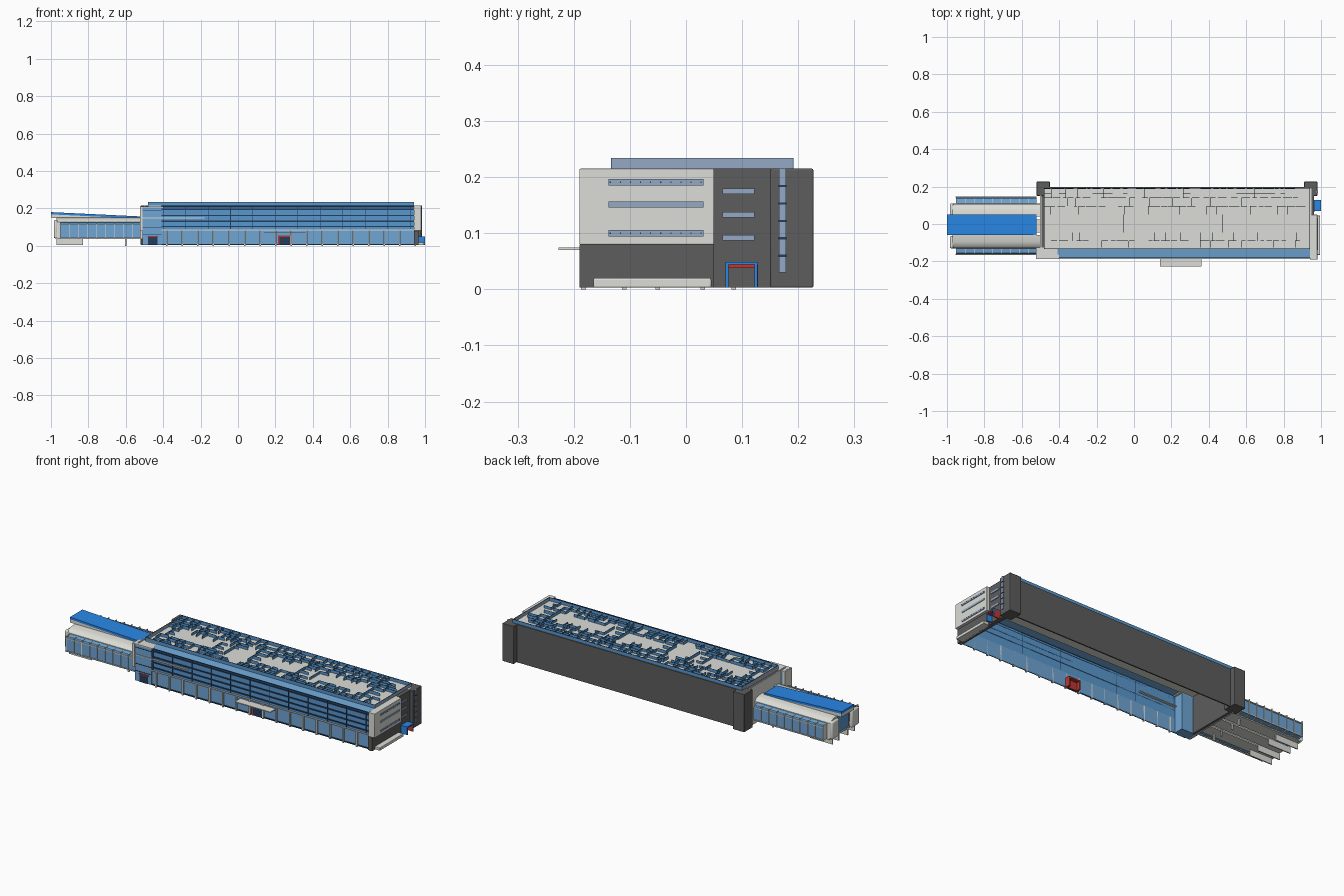
import bpy
import bmesh
import random

start_cube = bpy.data.objects.get("Cube")
if start_cube:
    bpy.data.objects.remove(start_cube, do_unlink=True)
random.seed(4)


def make_material(name, red, green, blue):
    material = bpy.data.materials.new(name)
    material.use_nodes = True
    colour = (red, green, blue, 1)
    material.diffuse_color = colour
    material.node_tree.nodes["Principled BSDF"].inputs["Base Color"].default_value = colour
    return material


light = make_material("light_grey_cladding", .72, .72, .68)
dark = make_material("dark_grey_cladding", .11, .11, .11)
glass = make_material("blue_glass", .16, .38, .66)
deep_glass = make_material("deep_blue_glass", .1, .31, .61)
bright = make_material("bright_blue_roofing", .025, .26, .86)
navy = make_material("navy_frames", .015, .045, .11)
pale = make_material("pale_blue_windows", .3, .4, .56)
red = make_material("red_doors", .5, .04, .03)


def finish(name, bm, materials):
    mesh = bpy.data.meshes.new(name)
    bm.to_mesh(mesh)
    bm.free()
    for material in materials:
        mesh.materials.append(material)
    part = bpy.data.objects.new(name, mesh)
    bpy.context.collection.objects.link(part)
    return part


def boxes(name, ranges, material, bevel=0, top_material=None):
    """Boxes given as (x range, y range, z range), joined in one part."""
    bm = bmesh.new()
    for box in ranges:
        cube = bmesh.ops.create_cube(bm, size=1)
        for vert in cube["verts"]:
            vert.co = [low if c < 0 else high for c, (low, high) in zip(vert.co, box)]
    bm.normal_update()
    if top_material:
        for face in bm.faces:
            face.material_index = int(face.normal.z > .5)
    part = finish(name, bm, [material, top_material] if top_material else [material])
    if bevel:
        modifier = part.modifiers.new("rounded_edges", "BEVEL")
        modifier.width = bevel
        modifier.segments = 3
        smooth(part)
    return part


def smooth(part):
    bpy.ops.object.select_all(action="DESELECT")
    part.select_set(True)
    bpy.context.view_layer.objects.active = part
    bpy.ops.object.shade_smooth_by_angle()


def sheet(name, profile, x_range, material, closed=False):
    """A (y, z) profile drawn out along x; closed profiles get end caps."""
    bm = bmesh.new()
    rails = [[bm.verts.new((x, y, z)) for y, z in profile] for x in x_range]
    count = len(profile)
    for i in range(count if closed else count - 1):
        j = (i + 1) % count
        bm.faces.new((rails[0][i], rails[0][j], rails[1][j], rails[1][i]))
    if closed:
        bm.faces.new(rails[0])
        bm.faces.new(rails[1])
        bmesh.ops.recalc_face_normals(bm, faces=bm.faces)
    return finish(name, bm, [material])


def steps(start, stop, spacing):
    return [start + i * spacing for i in range(int((stop - start) / spacing) + 1)]


def around(centre, width):
    return (centre - width / 2, centre + width / 2)


# Main block: open-bottomed shell with one long glazed front
hall = (-.48, .95)
bay = (-.41, .95)
front_y = -.178
roof_edge = -.132
roof_z = .215
boxes("back_wall", [(hall, (.19, .197), (.003, roof_z))], dark)
boxes("main_roof", [(hall, (roof_edge, .195), (roof_z - .006, roof_z))], light)
sheet("roof_edge_glass", [(roof_edge, roof_z), (front_y, .209)], bay, glass)
sheet("upper_facade_glass", [(front_y, .209), (front_y, .086)], bay, deep_glass)
sheet("lower_facade_glass", [(front_y, .086), (front_y, .004)], bay, glass)
boxes("facade_trim", [(bay, (-.186, front_y), (.083, .088))], light)
boxes("facade_fins", [(around(x, .008), (-.187, front_y), (0, .085))
                      for x in steps(-.38, .95, .083)], light)
boxes("facade_sill", [(bay, (-.182, front_y), (.004, .01))], navy)

# Facade floor bands, sparse mullions and a light rail through the glass
frame_y = (front_y - .004, front_y)
boxes("facade_floor_bands", [(bay, frame_y, around(z, .007))
                             for z in (.103, .132, .162, .195, .207)], navy)
boxes("facade_mullions", [(around(x, .003), frame_y, (.09, .208))
                          for x in steps(-.4, .94, .12)], navy)
boxes("facade_light_rail", [((-.51, -.18), (-.186, -.165), (.147, .152))], light)

# Rooftop glazed parapet and thin room partitions
parapet_z = (roof_z, .234)
roof_x = (-.48, .94)
thin = .001
boxes("roof_side_parapets", [(roof_x, around(y, .003), parapet_z)
                             for y in (roof_edge, .19)], deep_glass, 0, navy)
boxes("roof_end_parapets", [(around(x, .003), (roof_edge, .19), parapet_z)
                            for x in roof_x], pale, 0, navy)
partitions = []
room_lines = (-.125, -.09, -.045, .05, .095, .14, .188)
for row, (near, far) in enumerate(zip(room_lines, room_lines[1:])):
    x = roof_x[0]
    while x < roof_x[1] - .05:
        length = random.uniform(.025, .07)
        if random.random() > (.75 if row == 2 else .12):
            height = (roof_z, random.uniform(.229, .233))
            partitions.append((around(x, thin), (near, far), height))
            partitions.append(((x, x + length * random.uniform(.6, 1)), around(far, thin), height))
            if random.random() < .4:
                middle_y = (near + far) / 2
                partitions.append(((x, x + length), around(middle_y, thin), height))
        x += length
boxes("roof_partitions", partitions, deep_glass, 0, navy)

# Corner towers at the back
for side, tower_x in (("left", (.91, .98)), ("right", (-.52, -.45))):
    boxes(side + "_back_tower", [(tower_x, (.15, .227), (.003, roof_z))], dark, .003)

# Left end: light panel over a recessed dark base, with window strips
boxes("left_end_panel", [((.94, .98), (-.19, .05), (.08, roof_z))], light, .002)
boxes("left_end_base", [((.94, .965), (-.19, .05), (.003, .08))], dark)
boxes("left_end_link_wall", [((.94, .962), (.05, .152), (.003, roof_z))], dark)
boxes("left_end_plinth", [((.95, .995), (-.165, .045), (.003, .02))], light, .003)
boxes("left_panel_windows", [((.975, .983), (-.138, .031), around(z, .011))
                             for z in (.1, .151, .191)], pale)
boxes("left_link_windows", [((.96, .966), (.065, .122), around(z, .01))
                            for z in (.092, .133, .175)], pale)
boxes("window_dots", [((.98, .985), around(y, .002), around(z, .003))
                      for z in (.1, .191) for y in steps(-.135, .03, .018)], navy)
boxes("stair_window", [((.975, .984), (.166, .178), (.03, roof_z))], pale)
boxes("stair_window_bars", [((.978, .985), (.165, .179), around(z, .004))
                            for z in steps(.06, .21, .031)], navy)

# Left end porch: blue hood and front frame, red lintel and back cheek
boxes("porch_hood", [((.96, 1), (.07, .128), (.044, .049)),
                     ((.96, 1), around(.073, .005), (.003, .045)),
                     ((.996, 1), around(.125, .005), (.003, .045))], bright)
boxes("porch_red_cheek", [((.96, .996), around(.125, .006), (.003, .044)),
                          ((.96, .997), (.075, .123), (.038, .044))], red)
boxes("porch_door", [((.96, .968), (.075, .123), (.003, .038))], dark)

# Right end wall and glazed corner entrance
boxes("right_end_wall", [((-.502, -.495), (-.17, .16), (.003, roof_z))], light)
boxes("right_end_lining", [((-.495, -.48), (-.13, .16), (.003, roof_z - .006))], dark)
boxes("right_end_blade", [((-.525, -.51), (-.187, -.125), (.08, .21))], light)
corner_x = (-.51, -.41)
boxes("corner_glass", [(corner_x, (-.182, -.125), (.004, .205))], glass)
boxes("corner_roof", [((-.52, -.4), (-.186, -.125), (.205, .211))], light)
boxes("corner_bands", [(corner_x, (-.184, -.18), around(z, .003))
                       for z in (.06, .1, .15, .19)], navy)
boxes("corner_door", [(around(-.455, .05), (-.185, -.18), (.004, .046))], navy)
boxes("corner_door_lintel", [(around(-.455, .056), (-.188, -.18), (.046, .052))], red)

# Front entrance: canopy over a red lobby that reaches inside
boxes("front_canopy", [((.14, .36), (-.227, -.18), (.07, .075))], light)
boxes("front_lobby", [(around(x, .008), (-.186, -.15), (.003, .055)) for x in (.218, .282)]
      + [((.215, .285), (-.186, -.15), (.047, .055)),
         ((.222, .278), (-.176, -.17), (.003, .047))], red)
boxes("front_door", [((.222, .278), (-.184, -.178), (.003, .047))], navy)

# Side wing: raised floor, vaulted shells and glazed bays, alike on both sides
middle = -.01
shell = [(.05, .15), (.085, .147), (.105, .14), (.117, .128), (.12, .04), (.112, .04), (.05, .14)]
bays = [(.12, .126), (.145, .122), (.153, .11), (.153, .045), (.12, .042)]
for side, sign in (("front", -1), ("back", 1)):
    smooth(sheet(side + "_wing_shell", [(middle + sign * y, z) for y, z in shell],
                 (-.97, -.5), light, True))
    sheet(side + "_wing_bay", [(middle + sign * y, z) for y, z in bays],
          (-.95, -.52), glass, True)
    outer = sorted((middle + sign * .12, middle + sign * .157))
    boxes(side + "_wing_fins", [(around(x, .004), outer, (.04, .126))
                                for x in steps(-.95, -.52, .048)], light)
    boxes(side + "_wing_rails", [((-.955, -.52), around(middle + sign * .154, .005), around(z, .005))
                                 for z in (.043, .115)], light)
    boxes(side + "_wing_end_frame", [((-.985, -.965), sorted((middle + sign * .055, middle + sign * .12)),
                                      (.04, .138))], light, .008)
boxes("wing_floor_planks", [((-.965, -.5), around(middle + y, .07), (.036, .044))
                            for y in (-.085, 0, .085)], light)
boxes("wing_end_glass", [((-.962, -.957), (-.07, .05), (.044, .14))], deep_glass)

# Sloping blue wing roof over a light fascia
for name, low, high, material in (("wing_roof", -.012, 0, bright), ("wing_roof_soffit", -.03, -.012, light)):
    roof = boxes(name, [((-1, -.52), around(-.005, .11), (low, high))], material)
    for vert in roof.data.vertices:
        vert.co.z += .18 if vert.co.x < -.75 else .157

# Wing supports
boxes("wing_support_blades", [((-.97, -.83), around(y, .006), (.003, .038))
                              for y in (-.11, -.05, .03, .085)], light)
boxes("wing_posts", [(around(-.6, .008), around(y, .008), (0, .038))
                     for y in (-.11, -.05, .03, .085)], light)
